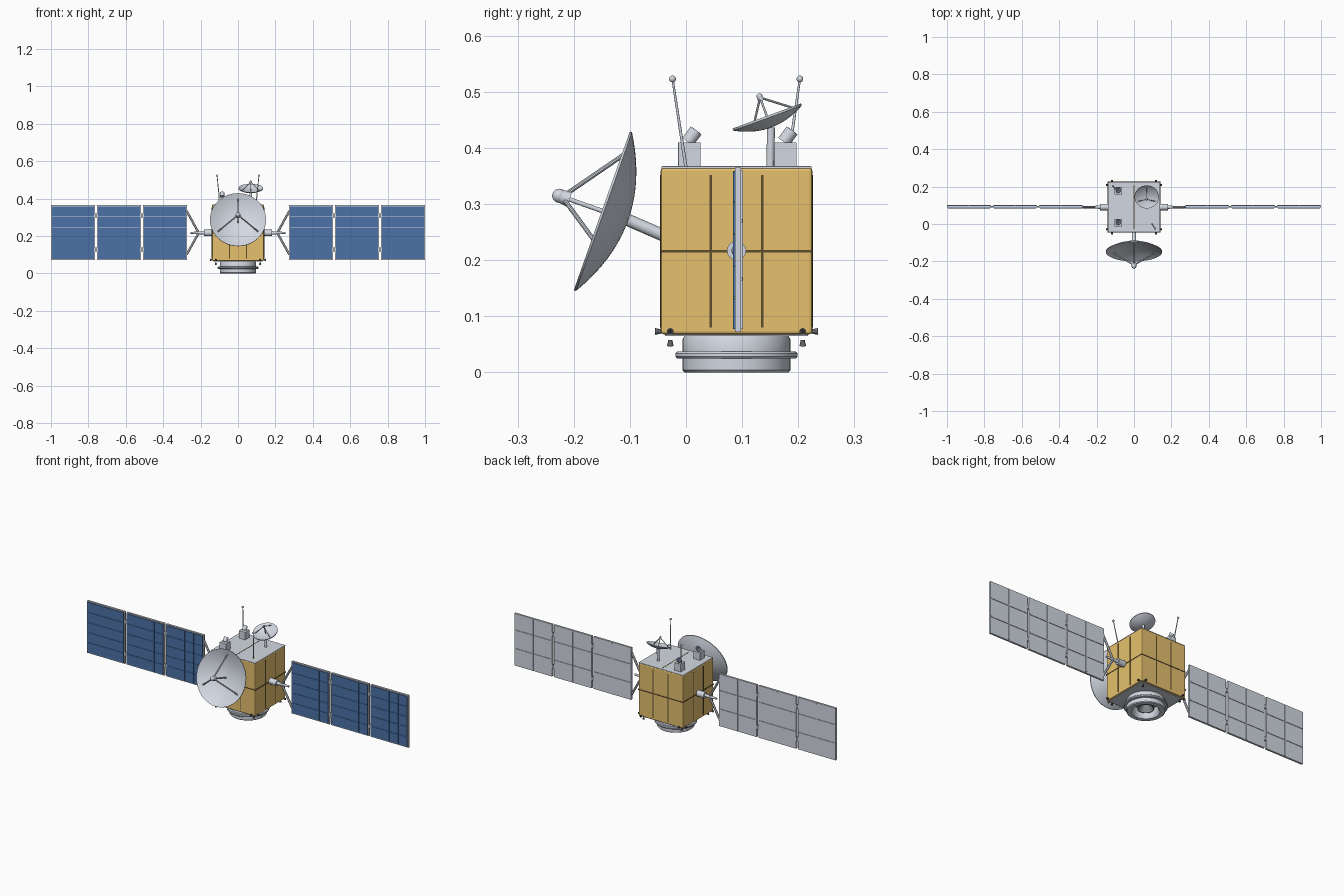
import bpy, bmesh, math
from mathutils import Vector, Matrix

if "Cube" in bpy.data.objects:
    bpy.data.objects.remove(bpy.data.objects["Cube"], do_unlink=True)


def material(name, r, g, b):
    m = bpy.data.materials.new(name)
    m.use_nodes = True
    m.diffuse_color = (r, g, b, 1)
    m.node_tree.nodes["Principled BSDF"].inputs["Base Color"].default_value = (r, g, b, 1)
    return m


gold = material("gold foil", 0.79, 0.53, 0.155)
seam = material("dark seam", 0.11, 0.075, 0.028)
silver = material("light silver", 0.65, 0.69, 0.76)
rib_grey = material("strut grey", 0.29, 0.31, 0.34)
blue = material("solar blue", 0.07, 0.165, 0.385)
dark = material("nozzle dark", 0.12, 0.12, 0.13)
black = material("throat black", 0.02, 0.02, 0.022)
lens = material("dark lens blue", 0.04, 0.06, 0.11)

MID = 0.09   # depth of the body centre
ARM_Z = 0.217


def finish(name, bm, mat, smooth=False, bevel=0):
    bmesh.ops.recalc_face_normals(bm, faces=bm.faces)
    mesh = bpy.data.meshes.new(name)
    bm.to_mesh(mesh)
    bm.free()
    ob = bpy.data.objects.new(name, mesh)
    bpy.context.collection.objects.link(ob)
    mesh.materials.append(mat)
    if bevel:
        mod = ob.modifiers.new("bevel", 'BEVEL')
        mod.width, mod.segments = bevel, 2
    if smooth:
        bpy.ops.object.select_all(action='DESELECT')
        ob.select_set(True)
        bpy.context.view_layer.objects.active = ob
        bpy.ops.object.shade_smooth_by_angle(angle=math.radians(35))


def boxes(name, items, mat, bevel=0):
    """One object from several (centre, size) boxes."""
    bm = bmesh.new()
    for c, s in items:
        bmesh.ops.create_cube(bm, size=1, matrix=Matrix.Translation(c) @ Matrix.Diagonal((*s, 1)))
    finish(name, bm, mat, bevel=bevel)


def rod(name, a, b, r, mat, r2=None, sides=16):
    a, b = Vector(a), Vector(b)
    turn = (b - a).to_track_quat('Z', 'Y').to_matrix().to_4x4()
    bm = bmesh.new()
    bmesh.ops.create_cone(bm, cap_ends=True, segments=sides, radius1=r,
                          radius2=r if r2 is None else r2, depth=(b - a).length,
                          matrix=Matrix.Translation((a + b) / 2) @ turn)
    finish(name, bm, mat, True)


def ball(name, c, r, mat):
    bm = bmesh.new()
    bmesh.ops.create_uvsphere(bm, u_segments=16, v_segments=10, radius=r, matrix=Matrix.Translation(c))
    finish(name, bm, mat, True)


def lathe(name, profile, origin, axis, mat, sides=48):
    """Spin (radius, height) points around an axis."""
    turn = Matrix.Translation(origin) @ Vector(axis).to_track_quat('Z', 'Y').to_matrix().to_4x4()
    bm = bmesh.new()
    rings = []
    for r, h in profile:
        if r == 0:
            rings.append([bm.verts.new(turn @ Vector((0, 0, h)))] * sides)
        else:
            rings.append([bm.verts.new(turn @ Vector((r * math.cos(t), r * math.sin(t), h)))
                          for t in (2 * math.pi * k / sides for k in range(sides))])
    for p, q in zip(rings, rings[1:]):
        for k in range(sides):
            j = (k + 1) % sides
            bm.faces.new(list(dict.fromkeys([p[k], p[j], q[j], q[k]])))
    finish(name, bm, mat, True)


def dish(name, centre, axis, radius, depth, feed_dist, feed_r, strut_r):
    """Parabolic reflector with feed, axial rod and three struts."""
    centre, axis = Vector(centre), Vector(axis).normalized()
    up, side = Vector((0, axis.z, -axis.y)), Vector((1, 0, 0))
    steps, wall = 10, 0.004
    bowl = lambda f: depth * (f * f - 1)
    inner = [(radius * i / steps, bowl(i / steps)) for i in range(steps + 1)]
    outer = [(r, h - wall) for r, h in reversed(inner)]
    lathe(name + "_reflector", inner + outer, centre, axis, silver)
    feed = centre + axis * feed_dist
    rod(name + "_feed", feed - axis * feed_r, feed + axis * feed_r * 0.6, feed_r, silver, feed_r * 0.8)
    ball(name + "_feed_cap", feed + axis * feed_r * 0.4, feed_r * 0.9, silver)
    rod(name + "_feed_rod", centre + axis * bowl(0), feed, strut_r, silver)
    for n, deg in enumerate((90, 210, 330)):
        t = math.radians(deg)
        foot = centre + (up * math.sin(t) + side * math.cos(t)) * radius * 0.82 + axis * bowl(0.82)
        rod(f"{name}_strut_{n}", foot, feed, strut_r, silver, sides=10)
    return centre + axis * (bowl(0) - wall)


# Body with end plates
boxes("body", [((0, MID, 0.2165), (0.278, 0.27, 0.297))], gold, bevel=0.005)
boxes("top_plate", [((0, MID, 0.3655), (0.276, 0.268, 0.004))], silver, bevel=0.001)
boxes("base_plate", [((0, MID, 0.067), (0.262, 0.254, 0.004))], silver)

# Foil seams: a band round the middle, uprights on all sides, one across the top
strips = [((0, MID, 0.216), (0.281, 0.273, 0.005)), ((0, MID, 0.367), (0.005, 0.235, 0.002))]
for s in (1, -1):
    for d in (0.046, -0.046):
        strips.append(((s * 0.139, MID + d, 0.216), (0.003, 0.005, 0.272)))
        strips.append(((d, MID + s * 0.135, 0.216), (0.005, 0.003, 0.272)))
boxes("foil_seams", strips, seam)

# Launch adapter ring, hollow underneath
lathe("adapter_ring", [(0.062, 0.05), (0.062, 0.012), (0.07, 0), (0.092, 0), (0.096, 0.004),
                       (0.096, 0.025), (0.106, 0.025), (0.109, 0.028), (0.109, 0.034),
                       (0.106, 0.037), (0.096, 0.037), (0.096, 0.059), (0.092, 0.066), (0, 0.066)],
      (0, MID, 0), (0, 0, 1), silver)
lathe("engine_recess", [(0.063, 0.05), (0, 0.05)], (0, MID, 0), (0, 0, 1), rib_grey)
lathe("engine_bell", [(0.042, 0.016), (0.03, 0.032), (0.016, 0.05), (0.014, 0.05), (0.027, 0.032),
                      (0.039, 0.016), (0.042, 0.016)], (0, MID, 0), (0, 0, 1), rib_grey)

# Corner thrusters: three nozzles each, with black throats
for sx in (1, -1):
    for sy in (1, -1):
        tag = ("left" if sx > 0 else "right") + ("_back" if sy > 0 else "_front")
        c = Vector((sx * 0.118, MID + sy * 0.118, 0.073))
        for part, d, start, end in (("down", (0, 0, -1), 0.015, 0.026),
                                    ("side", (sx, 0, 0), 0.018, 0.032),
                                    ("end", (0, sy, 0), 0.014, 0.027)):
            d = Vector(d)
            rod(f"thruster_{part}_{tag}", c + d * start, c + d * end, 0.0035, dark, 0.006)
            rod(f"throat_{part}_{tag}", c + d * (end - 0.001), c + d * (end + 0.0004), 0.0043, black)

# Main dish on its boom
back = dish("main_dish", (0, -0.15, 0.288), (0, -0.943, 0.333), 0.15, 0.046, 0.075, 0.014, 0.004)
rod("main_dish_boom", back, (0, -0.04, 0.244), 0.011, silver)

# Small dish on its mast
back = dish("small_dish", (0.068, 0.144, 0.457), (0, -0.345, 0.94), 0.065, 0.018, 0.035, 0.006, 0.002)
rod("small_dish_mast", (0.068, 0.15, 0.365), back, 0.007, silver)

# Star sensors on the roof
for tag, y in (("front", 0.006), ("back", 0.177)):
    boxes("sensor_box_" + tag, [((-0.085, y, 0.387), (0.04, 0.04, 0.046))], silver, bevel=0.001)
    a, d = Vector((-0.085, y - 0.003, 0.411)), Vector((0, 0.6, 0.8))
    rod("sensor_tube_" + tag, a, a + d * 0.025, 0.012, silver)
    rod("sensor_lens_" + tag, a + d * 0.0245, a + d * 0.0255, 0.0095, lens)

# Whip antennas
for tag, s, y0, y1 in (("front", 1, 0, -0.024), ("back", -1, 0.18, 0.203)):
    tip = (s * 0.112, y1, 0.523)
    rod("antenna_" + tag, (s * 0.096, y0, 0.365), tip, 0.003, silver, 0.002)
    ball("antenna_tip_" + tag, tip, 0.006, silver)

# Solar wings
Z0, Z1, W, GAP, EDGE = 0.072, 0.365, 0.235, 0.011, 0.005
H, ZC = Z1 - Z0, (Z0 + Z1) / 2
COLS, ROWS, SLOT = 4, 5, 0.0012
for sx, tag in ((1, "left"), (-1, "right")):
    rod("wing_hub_" + tag, (sx * 0.135, MID, ARM_Z), (sx * 0.183, MID, ARM_Z), 0.017, silver)
    rod("wing_shaft_" + tag, (sx * 0.18, MID, ARM_Z), (sx * 0.255, MID, ARM_Z), 0.009, silver, 0.005)
    for end, z in (("upper", 0.335), ("lower", 0.1)):
        rod(f"wing_arm_{end}_{tag}", (sx * 0.21, MID, ARM_Z), (sx * 0.275, MID, z), 0.006, rib_grey)
    boards, cells, ribs, hinges = [], [], [], []
    for n in range(3):
        x = sx * (1 - W / 2 - n * (W + GAP))
        boards.append(((x, 0.0925, ZC), (W, 0.011, H)))
        cw, ch = (W - 2 * EDGE) / COLS, (H - 2 * EDGE) / ROWS
        for i in range(COLS):
            for j in range(ROWS):
                cells.append(((x + (i + 0.5 - COLS / 2) * cw, 0.0855, ZC + (j + 0.5 - ROWS / 2) * ch),
                              (cw - SLOT, 0.004, ch - SLOT)))
        ribs.append(((x, 0.0995, ZC), (0.006, 0.005, H - 0.01)))
        for s in (1, -1):
            ribs.append(((x, 0.099, ZC + s * 0.052), (W - 0.006, 0.004, 0.006)))
            if n < 2:
                hinges.append(((x - sx * (W + GAP) / 2, 0.093, ZC + s * 0.091), (0.014, 0.009, 0.022)))
    boxes("panel_boards_" + tag, boards, silver)
    boxes("solar_cells_" + tag, cells, blue)
    boxes("panel_ribs_" + tag, ribs, silver)
    boxes("panel_hinges_" + tag, hinges, rib_grey)
